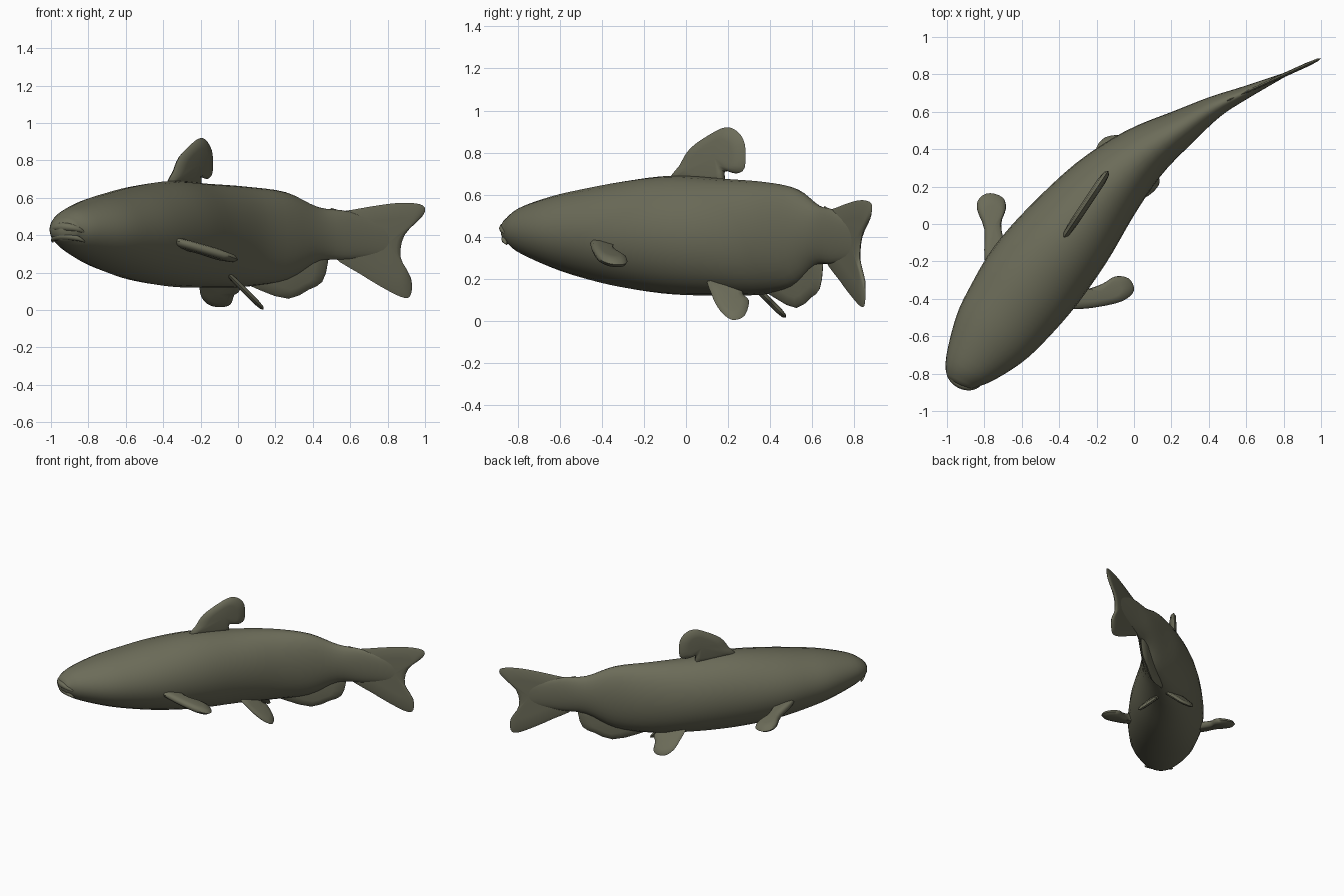
import bpy, math
from mathutils import Vector

if "Cube" in bpy.data.objects:
    bpy.data.objects.remove(bpy.data.objects["Cube"])

skin = bpy.data.materials.new("olive grey skin")
skin.diffuse_color = (0.15, 0.15, 0.10, 1)
skin.use_nodes = True
skin.node_tree.nodes["Principled BSDF"].inputs["Base Color"].default_value = skin.diffuse_color


def make(name, verts, faces):
    me = bpy.data.meshes.new(name)
    me.from_pydata([tuple(v) for v in verts], [], faces)
    me.materials.append(skin)
    ob = bpy.data.objects.new(name, me)
    bpy.context.collection.objects.link(ob)
    bpy.ops.object.select_all(action='DESELECT')
    ob.select_set(True)
    bpy.context.view_layer.objects.active = ob
    bpy.ops.object.mode_set(mode='EDIT')
    bpy.ops.mesh.select_all(action='SELECT')
    bpy.ops.mesh.normals_make_consistent(inside=False)
    bpy.ops.object.mode_set(mode='OBJECT')
    bpy.ops.object.shade_smooth_by_angle(angle=math.radians(55))
    return ob


def spline(pts, steps, closed=False):
    """Catmull-Rom smoothing of tuples of any size."""
    n, out = len(pts), []
    get = (lambda i: pts[i % n]) if closed else (lambda i: pts[max(0, min(n - 1, i))])
    for i in range(n if closed else n - 1):
        for k in range(steps):
            t = k / steps
            out.append(tuple(0.5 * (2 * b + (c - a) * t + (2 * a - 5 * b + 4 * c - d) * t * t
                                    + (3 * b - a - 3 * c + d) * t ** 3)
                             for a, b, c, d in zip(get(i - 1), get(i), get(i + 1), get(i + 2))))
    if not closed:
        out.append(tuple(pts[-1]))
    return out


# Body: oval sections along a bent spine (x, y, half width, top z, bottom z)
spine = [(-.93, -.85, .075, .485, .375), (-.89, -.775, .135, .54, .32),
         (-.775, -.615, .215, .595, .25), (-.665, -.465, .25, .63, .20),
         (-.53, -.28, .27, .665, .155), (-.355, -.06, .255, .69, .125),
         (-.16, .18, .21, .675, .12), (.04, .37, .155, .66, .125),
         (.255, .515, .10, .63, .16), (.43, .625, .06, .55, .26),
         (.60, .705, .034, .525, .27), (.85, .818, .006, .44, .30)]
rings = spline(spine, 4)
SIDES = 28
verts, faces = [], []
for i, (x, y, w, top, bot) in enumerate(rings):
    a, b = rings[max(0, i - 1)], rings[min(len(rings) - 1, i + 1)]
    d = Vector((b[0] - a[0], b[1] - a[1])).normalized()
    mid, h = (top + bot) / 2, (top - bot) / 2
    for k in range(SIDES):
        ang = 2 * math.pi * k / SIDES
        c, s = math.cos(ang) * w, math.sin(ang) * h
        verts.append((x + d.y * c, y - d.x * c, mid + s))
for i in range(len(rings) - 1):
    for k in range(SIDES):
        j = (k + 1) % SIDES
        faces.append((i * SIDES + k, i * SIDES + j, (i + 1) * SIDES + j, (i + 1) * SIDES + k))
# rounded snout and closed tail end
verts += [(-.945, -.872, .43), (.87, .826, .37)]
last = (len(rings) - 1) * SIDES
for k in range(SIDES):
    j = (k + 1) % SIDES
    faces.append((len(verts) - 2, j, k))
    faces.append((len(verts) - 1, last + k, last + j))
make("body", verts, faces)


def fin(name, outline, place, thick, steps=3):
    """Lens-shaped fin: smoothed 2D outline, placed in space by a function."""
    pts = [Vector(p) for p in spline(outline, steps, True)]
    n = len(pts)
    cen = sum(pts, Vector((0, 0))) / n
    e = 0.01
    p0 = Vector(place(*cen))
    nor = (Vector(place(cen.x + e, cen.y)) - p0).cross(Vector(place(cen.x, cen.y + e)) - p0).normalized()
    layers = [(.6, -.5), (.9, -.35), (1, 0), (.9, .35), (.6, .5)]
    vs = [Vector(place(*(cen + (p - cen) * s))) + nor * thick * o for s, o in layers for p in pts]
    fs = [(l * n + k, l * n + (k + 1) % n, (l + 1) * n + (k + 1) % n, (l + 1) * n + k)
          for l in range(len(layers) - 1) for k in range(n)]
    for l, o in ((0, -.5), (len(layers) - 1, .5)):
        vs.append(p0 + nor * thick * o)
        fs += [(len(vs) - 1, l * n + k, l * n + (k + 1) % n) for k in range(n)]
    make(name, vs, fs)


def on_spine(x, z):
    """Point on the bent centre plane at a given x."""
    for a, b in zip(rings, rings[1:]):
        if a[0] <= x <= b[0]:
            return x, a[1] + (b[1] - a[1]) * (x - a[0]) / (b[0] - a[0]), z
    e = rings[-1]
    return x, e[1] + (x - e[0]) * .45, z


# Fins on the centre plane, drawn in x and z
fin("tail_fin", [(.48, .53), (.57, .53), (.72, .555), (.85, .572), (.95, .57), (.998, .55), (.985, .5),
                 (.89, .4), (.87, .28), (.925, .17), (.925, .085), (.89, .065), (.8, .105),
                 (.65, .195), (.5, .305)], on_spine, .022)
fin("anal_fin", [(.03, .16), (.12, .105), (.27, .06), (.38, .11), (.45, .15), (.48, .25), (.46, .32),
                 (.30, .28), (.12, .22)], on_spine, .035, 2)

# Dorsal fin, drawn in y and z
fin("dorsal_fin", [(-.07, .66), (-.03, .74), (.02, .82), (.12, .89), (.19, .92), (.245, .90), (.28, .84),
                   (.28, .73), (.24, .70), (.18, .71), (.16, .64)],
    lambda y, z: (-.14 + (y - .28) / 1.5, y, z), .045)

# Pectoral fins, drawn from above and sloping down outwards
fin("right_pectoral_fin", [(-.40, -.43), (-.29, -.455), (-.1, -.425), (-.02, -.385), (0, -.34), (-.03, -.29),
                           (-.1, -.28), (-.17, -.32), (-.27, -.35), (-.40, -.33)],
    lambda x, y: (x, y, .27 - .27 * x + .12 * (-.36 - y)), .05)
fin("left_pectoral_fin", [(-.77, -.24), (-.80, -.18), (-.80, -.03), (-.84, .08), (-.825, .14), (-.77, .165),
                          (-.70, .14), (-.685, .08), (-.71, 0), (-.69, -.12), (-.66, -.24)],
    lambda x, y: (x, y, .315 - .27 * y - .12 * (x + .75) - .01), .05)

# Pelvic fins under the belly
fin("right_pelvic_fin", [(.11, .20), (.12, .13), (.15, .065), (.19, .02), (.23, .003), (.28, .025), (.30, .095),
                         (.27, .13), (.27, .20)], lambda y, z: (.14 - z, y, z), .03)
fin("left_pelvic_fin", [(-.20, .20), (-.205, .11), (-.19, .06), (-.15, .025), (-.09, .015), (-.04, .03),
                        (-.02, .08), (.01, .11), (-.03, .20)], lambda x, z: (x, .49 - z, z), .03)


# Lips: tapering rolls around the snout, above and below the mouth slit
axis = Vector((.5, .86, 0))
side = Vector((.86, -.5, 0))
for name, z, push, rad in (("upper_lip", .445, .006, .024), ("lower_lip", .395, -.004, .020)):
    vs, fs, R, S = [], [], 8, 14
    for i in range(S + 1):
        t = -1 + 2 * i / S
        a = t * 1.25
        out = side * math.sin(a) - axis * math.cos(a)
        c = Vector((-.895, -.785, z - .03 * t * t)) + side * math.sin(a) * .105 - axis * math.cos(a) * (.072 + push)
        r = rad * (1 - .75 * t * t)
        for k in range(R):
            b = 2 * math.pi * k / R
            vs.append(c + out * math.cos(b) * r + Vector((0, 0, math.sin(b) * r)))
    for i in range(S):
        for k in range(R):
            j = (k + 1) % R
            fs.append((i * R + k, i * R + j, (i + 1) * R + j, (i + 1) * R + k))
    fs += [tuple(range(R)), tuple(range(S * R, S * R + R))]
    make(name, vs, fs)
